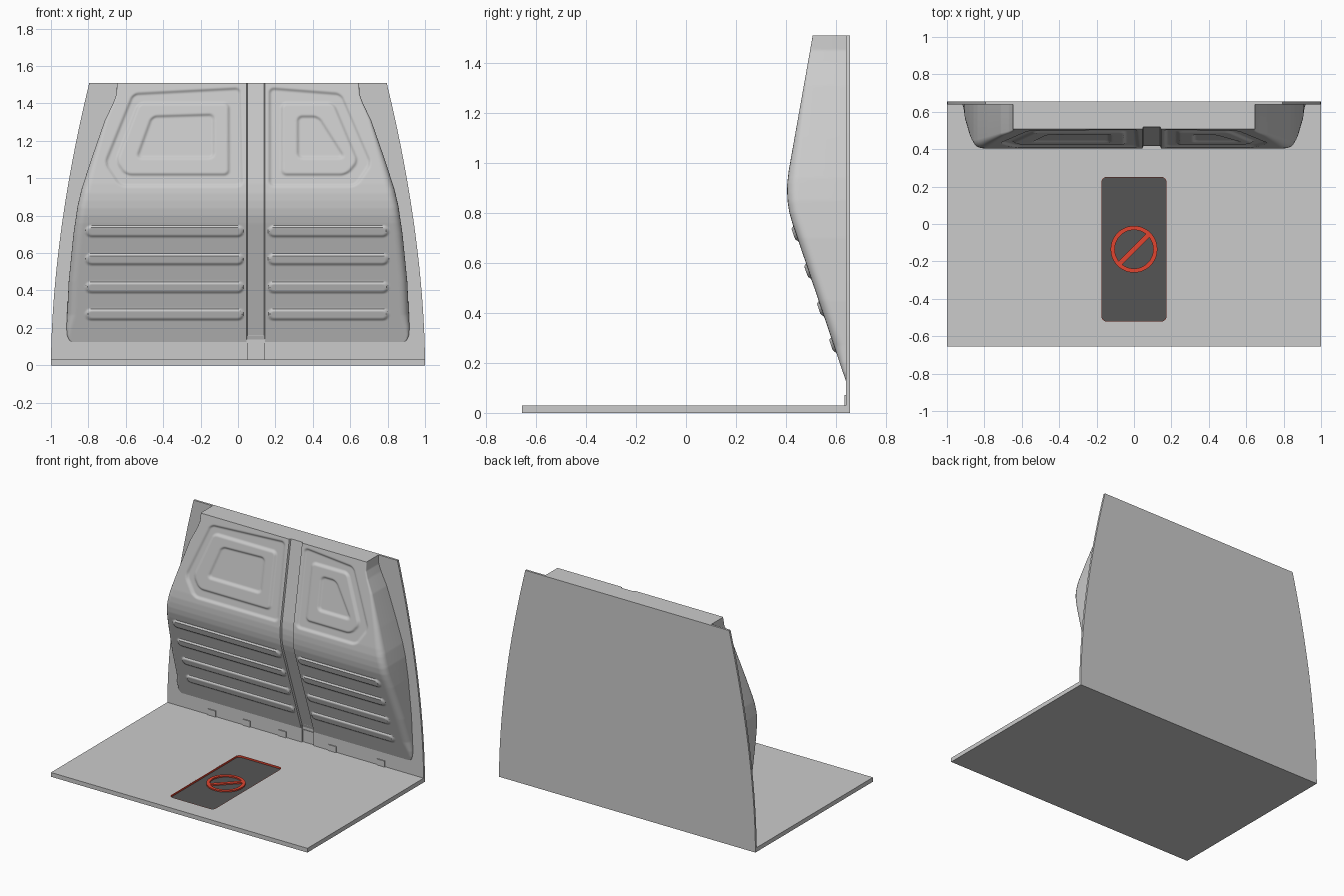
import bpy, bmesh
from math import sin, cos, pi, radians, hypot
from mathutils import Vector

if "Cube" in bpy.data.objects:
    bpy.data.objects.remove(bpy.data.objects["Cube"])


def material(name, col):
    m = bpy.data.materials.new(name)
    m.diffuse_color = (*col, 1)
    m.use_nodes = True
    m.node_tree.nodes["Principled BSDF"].inputs["Base Color"].default_value = m.diffuse_color
    return m


RED = material("red", (0.75, 0.06, 0.03))
DARK = material("dark", (0.09, 0.09, 0.09))


def finish(name, bm, mat=None, smooth=None):
    bmesh.ops.recalc_face_normals(bm, faces=bm.faces)
    me = bpy.data.meshes.new(name)
    bm.to_mesh(me)
    bm.free()
    ob = bpy.data.objects.new(name, me)
    bpy.context.collection.objects.link(ob)
    if mat:
        me.materials.append(mat)
    if smooth:
        bpy.ops.object.select_all(action='DESELECT')
        ob.select_set(True)
        bpy.context.view_layer.objects.active = ob
        bpy.ops.object.shade_smooth_by_angle(angle=radians(smooth))
    return ob


def prism(name, pts, a, b, axis='z', mat=None, smooth=None):
    """Extrude a 2D outline from a to b along z, or along y for an xz outline."""
    bm = bmesh.new()
    put = (lambda p, h: (p[0], p[1], h)) if axis == 'z' else (lambda p, h: (p[0], h, p[1]))
    lo = [bm.verts.new(put(p, a)) for p in pts]
    hi = [bm.verts.new(put(p, b)) for p in pts]
    bm.faces.new(lo)
    bm.faces.new(hi)
    for i in range(len(pts)):
        j = (i + 1) % len(pts)
        bm.faces.new((lo[i], lo[j], hi[j], hi[i]))
    return finish(name, bm, mat, smooth)


def rect(x0, x1, y0, y1, r=0.0):
    if not r:
        return [(x0, y0), (x1, y0), (x1, y1), (x0, y1)]
    corners = [(x1 - r, y1 - r), (x0 + r, y1 - r), (x0 + r, y0 + r), (x1 - r, y0 + r)]
    return [(cx + r * cos((q + k / 6) * pi / 2), cy + r * sin((q + k / 6) * pi / 2))
            for q, (cx, cy) in enumerate(corners) for k in range(7)]


def tube(name, outer, inner, a, b, mat):
    """Closed band between two matching outlines."""
    bm = bmesh.new()
    rings = [[bm.verts.new((*p, h)) for p in o] for o, h in
             ((outer, a), (outer, b), (inner, b), (inner, a))]
    n = len(outer)
    for k in range(4):
        r, s = rings[k], rings[(k + 1) % 4]
        for i in range(n):
            bm.faces.new((r[i], r[(i + 1) % n], s[(i + 1) % n], s[i]))
    return finish(name, bm, mat, 30)


def cut(ob, cutter):
    mod = ob.modifiers.new("cut", 'BOOLEAN')
    mod.operation = 'DIFFERENCE'
    mod.solver = 'EXACT'
    mod.object = cutter
    bpy.context.view_layer.objects.active = ob
    bpy.ops.object.modifier_apply(modifier=mod.name)
    bpy.data.objects.remove(cutter)


def lerp(table, t):
    for (a, va), (b, vb) in zip(table, table[1:]):
        if t <= b:
            return va + (vb - va) * max(0, (t - a) / (b - a))
    return table[-1][1]


def spread(a, b, n):
    return [a + (b - a) * i / (n - 1) for i in range(n)]


# floor with shallow recess
floor = prism("floor", rect(-1, 1, -.655, .655), 0, .03)
cut(floor, prism("floor_cutter", rect(-.175, .175, -.522, .252, .03), .014, .06))

# dark mat, red rim and prohibition sign inside the recess
prism("recess_mat", rect(-.174, .174, -.521, .251, .029), .0135, .018, mat=DARK)
tube("recess_rim", rect(-.1755, .1755, -.5225, .2525, .03),
     rect(-.172, .172, -.519, .249, .027), .014, .0298, RED)


def circle(r):
    return [(r * cos(2 * pi * i / 48), -.135 + r * sin(2 * pi * i / 48)) for i in range(48)]


tube("sign_ring", circle(.125), circle(.103), .017, .027, RED)
d, w = .077, .009
prism("sign_bar", [(-d + w, -d - w - .135), (d + w, d - w - .135),
                   (d - w, d + w - .135), (-d - w, -d + w - .135)], .017, .0265, mat=RED)

# back wall with bowed sides
side = [(1 - .205 * (z / 1.51) ** 1.8, z) for z in spread(0, 1.51, 25)]
wall = prism("back_wall", side + [(-x, z) for x, z in reversed(side)], .64, .655, 'y', smooth=30)
cut(wall, prism("wall_cutter", rect(.05, .14, .03, .16), .6, .65, 'y'))

# small clips where the wall meets the floor
for x in (-.65, -.38, -.1, .29, .67):
    prism("floor_clip", rect(x - .03, x + .03, .02, .072), .633, .645, 'y')

# bulged panel: front profile, half width and corner radius by height
FRONT = [(.12, .642), (.76, .425), (.80, .4135), (.84, .407), (.88, .4045), (.92, .405),
         (.97, .411), (1.51, .507)]
WIDTH = [(.12, .885), (.135, .905), (.16, .914), (.2, .917), (.45, .905), (.7, .88), (.85, .858),
         (.94, .837), (1.1, .785), (1.31, .712), (1.4, .668), (1.45, .65), (1.51, .647)]
ROUND = [(.12, .045), (.95, .045), (1.36, .012), (1.51, .006)]

# stamped polygons (clockwise from top left): depth, outline
STAMPS = [
    (.011, [(-.56, 1.45), (.01, 1.48), (.02, .96), (-.63, .96), (-.71, 1.08)]),
    (-.011, [(-.53, 1.40), (-.05, 1.40), (-.05, 1.02), (-.60, 1.02), (-.65, 1.09)]),
    (.011, [(-.46, 1.33), (-.13, 1.34), (-.13, 1.11), (-.54, 1.11)]),
    (.011, [(.17, 1.48), (.55, 1.45), (.71, 1.08), (.63, .96), (.17, .96)]),
    (-.011, [(.235, 1.40), (.51, 1.40), (.64, 1.09), (.58, 1.02), (.235, 1.02)]),
    (.011, [(.32, 1.33), (.43, 1.33), (.57, 1.11), (.32, 1.11)]),
]
EDGES = []
for depth, poly in STAMPS:
    es = []
    for p, q in zip(poly, poly[1:] + poly[:1]):
        t = (Vector(q) - Vector(p)).normalized()
        es.append((-t.y, t.x, -t.y * p[0] + t.x * p[1]))
    EDGES.append((depth, es))
RIBS = [(x0, x1, b + .026) for b in (.69, .54, .39, .245) for x0, x1 in ((-.81, .025), (.165, .80))]


def step(sd, width):
    t = min(1, max(0, .5 - sd / width))
    return t * t * (3 - 2 * t)


def relief(x, z):
    if .046 < x < .144:
        return .012
    out = 0
    if z > .9:
        for depth, es in EDGES:
            e = [nx * x + nz * z - c + .025 for nx, nz, c in es]
            sd = min(max(e), 0) + sum(max(v, 0) ** 2 for v in e) ** .5 - .025
            out += depth * step(sd, .02)
    elif z < .8:
        for x0, x1, c in RIBS:
            if abs(z - c) < .06:
                px = max(x0 + .026 - x, 0, x - x1 + .026)
                out -= .011 * step(hypot(px, z - c) - .026, .012)
    return out


bm = bmesh.new()
rows = []
for z in spread(.12, 1.51, 231):
    f, W = lerp(FRONT, z), lerp(WIDTH, z)
    r = min(lerp(ROUND, z), (.648 - f) * .8)
    corner = [(W - r + r * cos(a), f + r - r * sin(a)) for a in spread(0, pi / 2, 6)]
    xs = spread(-W + r, .045, 112)[1:] + [.05, .14] + spread(.145, W - r, 86)[:-1]
    ring = [(-W, .648)] + [(-x, y) for x, y in corner]
    ring += [(x, f + relief(x, z)) for x in xs]
    ring += corner[::-1] + [(W, .648)]
    rows.append([bm.verts.new((x, y, z)) for x, y in ring])
n = len(rows[0])
for a, b in zip(rows, rows[1:]):
    for i in range(n):
        bm.faces.new((a[i], a[(i + 1) % n], b[(i + 1) % n], b[i]))
bm.faces.new(rows[0])
bm.faces.new(rows[-1])
finish("bulged_panel", bm, smooth=35)
